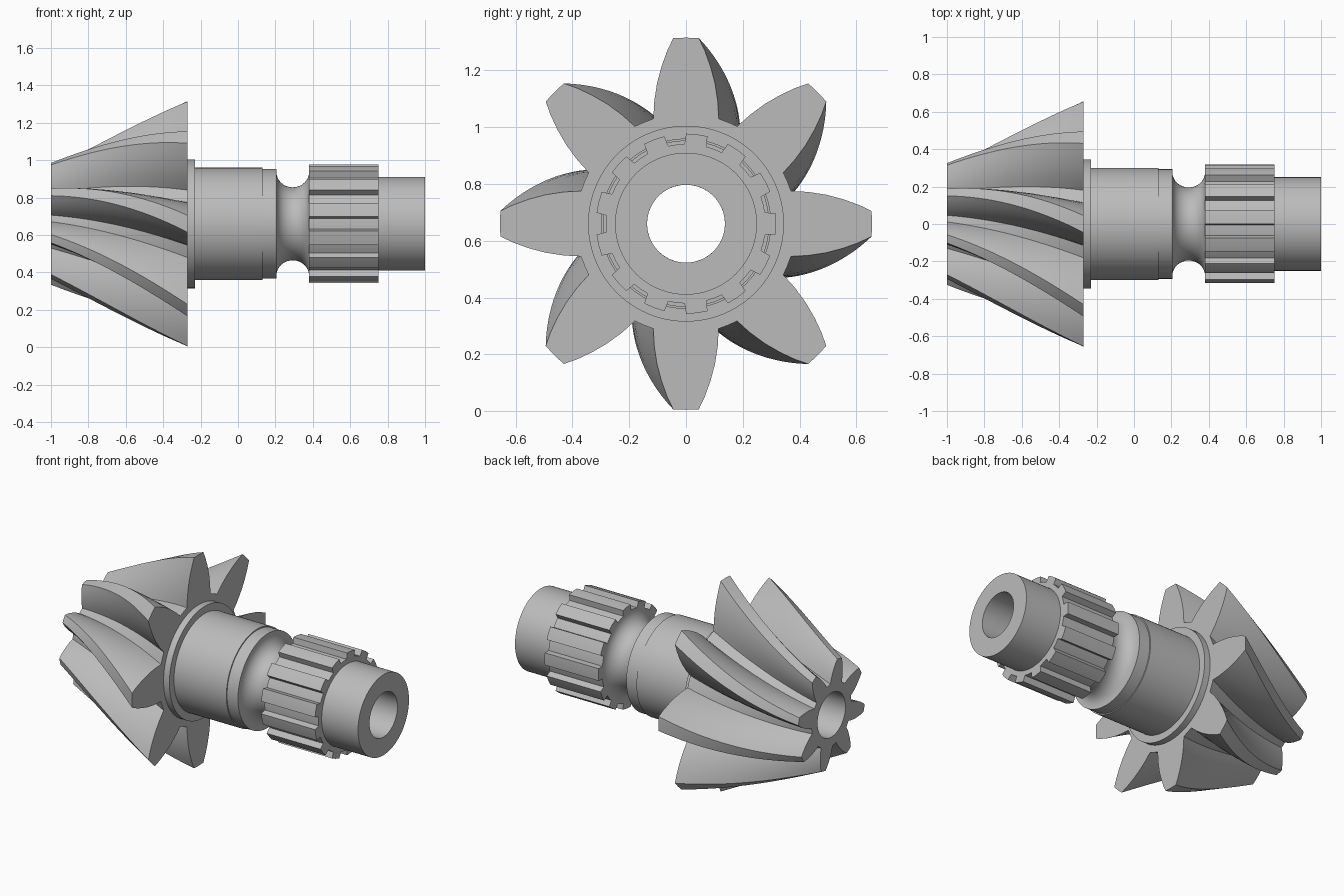
import bpy, bmesh, math
from math import sin, cos, radians, atan2, hypot, pi

AXIS_Z = 0.66   # height of the shaft centre line
BORE = 0.137

cube = bpy.data.objects.get("Cube")
if cube:
    bpy.data.objects.remove(cube)

steel = bpy.data.materials.new("steel_grey")
steel.use_nodes = True
steel.diffuse_color = (0.5, 0.5, 0.5, 1)
steel.node_tree.nodes["Principled BSDF"].inputs["Base Color"].default_value = (0.5, 0.5, 0.5, 1)


def build(name, loops, close):
    """Skin a list of equal-length point loops; close joins last loop to first."""
    bm = bmesh.new()
    rings = [[bm.verts.new(p) for p in loop] for loop in loops]
    pairs = list(zip(rings, rings[1:]))
    if close:
        pairs.append((rings[-1], rings[0]))
    for a, b in pairs:
        n = len(a)
        for i in range(n):
            j = (i + 1) % n
            bm.faces.new((a[i], a[j], b[j], b[i]))
    bmesh.ops.recalc_face_normals(bm, faces=bm.faces)
    mesh = bpy.data.meshes.new(name)
    bm.to_mesh(mesh)
    bm.free()
    mesh.materials.append(steel)
    obj = bpy.data.objects.new(name, mesh)
    bpy.context.collection.objects.link(obj)
    bpy.ops.object.select_all(action="DESELECT")
    obj.select_set(True)
    bpy.context.view_layer.objects.active = obj
    bpy.ops.object.shade_smooth_by_angle(angle=radians(28))
    return obj


def ring(x, section):
    """Place polar points (radius, angle clockwise from the top) at station x."""
    return [(x, r * sin(a), AXIS_Z + r * cos(a)) for r, a in section]


def toothed(half_tooth, count, root, offset=0.0):
    """Repeat a half tooth, given as (half width, height) from tip to root."""
    polar = [(hypot(w, h), atan2(w, h)) for w, h in half_tooth]
    pitch = 2 * pi / count
    tooth = [(r, -a) for r, a in reversed(polar)] + [(polar[0][0], 0)] + polar
    tooth.sort(key=lambda p: p[1])
    tooth.append((root, pitch / 2))
    return [(r, a + offset + k * pitch) for k in range(count) for r, a in tooth]


def gear(name, section, stations, inner):
    """Sweep a toothed section through (x, scale, twist) with an inner bore."""
    outer, bore = [], []
    for x, s, t in stations:
        outer.append(ring(x, [(r * s, a + t) for r, a in section]))
        bore.append(ring(x, [(inner, a + t) for r, a in section]))
    return build(name, outer + bore[::-1], True)


# Tapered spiral pinion head
half_tooth = [(0.045, 0.654), (0.066, 0.61), (0.086, 0.555), (0.102, 0.495),
              (0.112, 0.43), (0.115, 0.37)]
steps = 28
stations = []
for i in range(steps + 1):
    f = i / steps
    stations.append((-0.27 - 0.73 * f, 1 - 0.496 * f, radians(31) * f))
gear("spiral_pinion", toothed(half_tooth, 8, 0.387), stations, BORE)

# Turned shaft: collar, bearing journal, rounded neck, spline core, end spigot
profile = [(-0.27, BORE), (-0.27, 0.345), (-0.23, 0.345), (-0.23, 0.30),
           (0.13, 0.30), (0.13, 0.293), (0.205, 0.293)]
for i in range(17):
    a = pi * i / 16
    profile.append((0.2925 - 0.0875 * cos(a), 0.278 - 0.083 * sin(a)))
profile += [(0.75, 0.278), (0.75, 0.25), (1.0, 0.25), (1.0, BORE)]
SEG = 96
circle = [2 * pi * i / SEG for i in range(SEG)]
build("hollow_shaft", [ring(x, [(r, a) for a in circle]) for x, r in profile], True)

# Straight drive spline
spline = toothed([(0.038, 0.315), (0.039, 0.278)], 13, 0.281, pi / 2)
gear("drive_spline", spline, [(0.38, 1, 0), (0.75, 1, 0)], 0.2)
